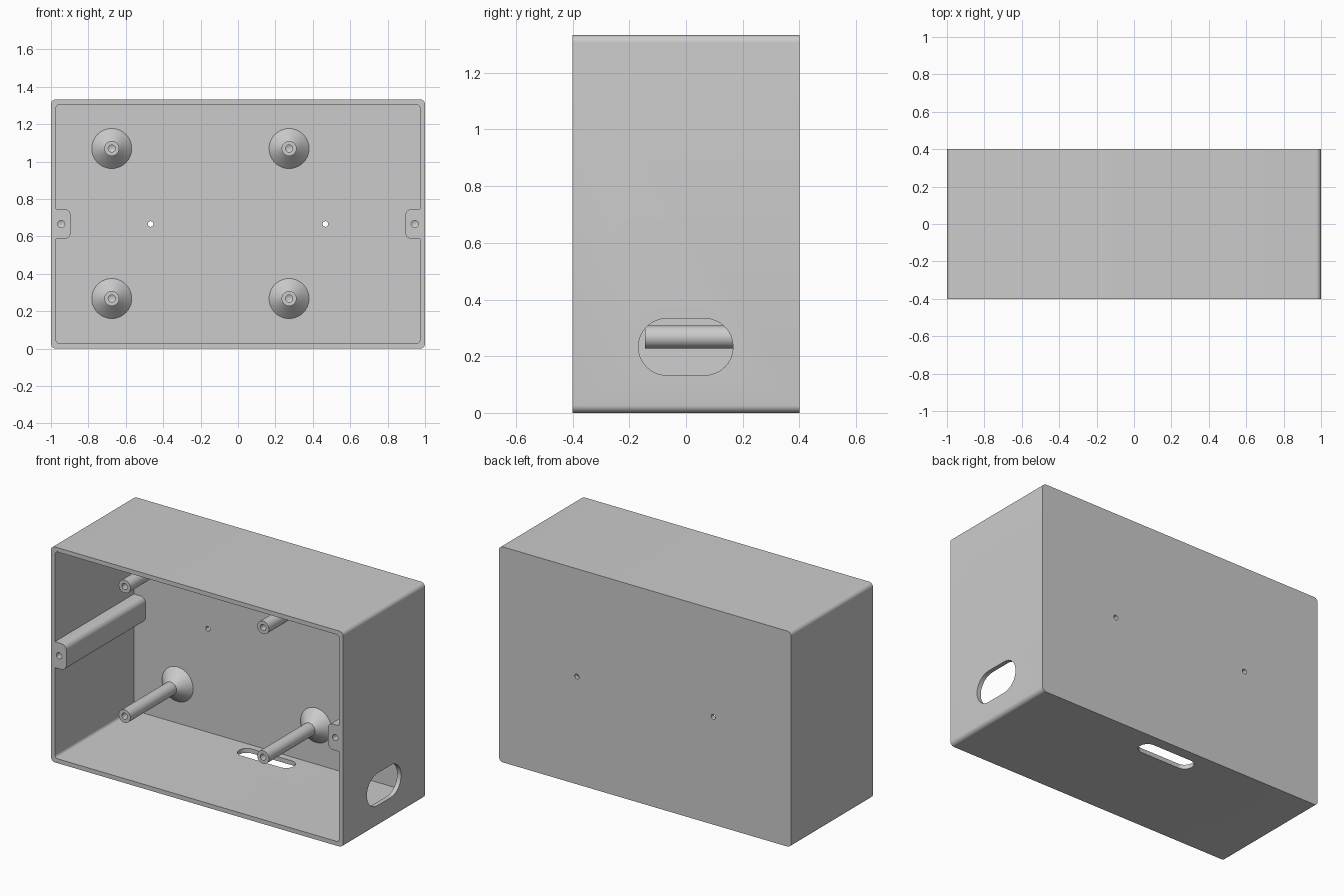
import bpy, bmesh, math
from mathutils import Vector

if "Cube" in bpy.data.objects:
    bpy.data.objects.remove(bpy.data.objects["Cube"])

W, D, H = 1.0, 0.4, 1.333       # half width, half depth, height
T = 0.027                       # wall thickness
MID = H / 2

grey = bpy.data.materials.new("light_grey_plastic")
grey.use_nodes = True
grey.diffuse_color = (0.6, 0.6, 0.6, 1)
grey.node_tree.nodes["Principled BSDF"].inputs["Base Color"].default_value = (0.6, 0.6, 0.6, 1)


def finish(name, bm):
    bmesh.ops.remove_doubles(bm, verts=bm.verts, dist=1e-5)
    bmesh.ops.recalc_face_normals(bm, faces=bm.faces)
    mesh = bpy.data.meshes.new(name)
    bm.to_mesh(mesh)
    bm.free()
    mesh.materials.append(grey)
    obj = bpy.data.objects.new(name, mesh)
    bpy.context.collection.objects.link(obj)
    return obj


def rounded(corners, steps=8):
    """Outline with a quarter arc at each square corner (u, v, radius)."""
    out, n = [], len(corners)
    for i, (u, v, r) in enumerate(corners):
        p = Vector((u, v))
        if r == 0:
            out.append(p)
            continue
        d1 = (Vector(corners[i - 1][:2]) - p).normalized()
        d2 = (Vector(corners[(i + 1) % n][:2]) - p).normalized()
        for k in range(steps + 1):
            a = math.pi / 2 * k / steps
            out.append(p + r * (d1 + d2 - d2 * math.cos(a) - d1 * math.sin(a)))
    return out


def box_outline(u0, u1, v0, v1, r):
    return rounded([(u0, v0, r), (u1, v0, r), (u1, v1, r), (u0, v1, r)])


def prism(name, outline, axis, lo, hi):
    """Extrude an outline from lo to hi along an axis."""
    place = {"x": lambda u, v, t: (t, u, v),
             "y": lambda u, v, t: (u, t, v),
             "z": lambda u, v, t: (u, v, t)}[axis]
    bm = bmesh.new()
    face = bm.faces.new([bm.verts.new(place(u, v, lo)) for u, v in outline])
    new = bmesh.ops.extrude_face_region(bm, geom=[face])["geom"]
    bmesh.ops.translate(bm, verts=[g for g in new if isinstance(g, bmesh.types.BMVert)],
                        vec=place(0, 0, hi - lo))
    # the starting face stays as the end cap
    return finish(name, bm)


def lathe(name, profile, x, z, steps=40):
    """Spin a (radius, y) profile around a front-to-back axis."""
    bm = bmesh.new()
    verts = [bm.verts.new((r, y, 0)) for r, y in profile]
    edges = [bm.edges.new(pair) for pair in zip(verts, verts[1:])]
    bmesh.ops.spin(bm, geom=verts + edges, cent=(0, 0, 0), axis=(0, 1, 0),
                   angle=2 * math.pi, steps=steps)
    bmesh.ops.translate(bm, verts=bm.verts, vec=(x, 0, z))
    return finish(name, bm)


def cut(target, cutter):
    mod = target.modifiers.new("cut", "BOOLEAN")
    mod.operation = "DIFFERENCE"
    mod.solver = "EXACT"
    mod.object = cutter
    bpy.context.view_layer.objects.active = target
    bpy.ops.object.modifier_apply(modifier=mod.name)
    bpy.data.objects.remove(cutter)


def smooth(obj):
    bpy.ops.object.select_all(action="DESELECT")
    obj.select_set(True)
    bpy.context.view_layer.objects.active = obj
    bpy.ops.object.shade_smooth_by_angle(angle=math.radians(30))


# Enclosure: rounded block, hollowed from the front around two screw columns
case = prism("enclosure", box_outline(-W, W, 0, H, T), "y", -D, D)
xi, xb, lo, hi, rc = W - T, 0.895, MID - 0.08, MID + 0.08, 0.035
right_half = [(xi, T, 0.02), (xi, lo, 0), (xb, lo, rc),
              (xb, hi, rc), (xi, hi, 0), (xi, H - T, 0.02)]
left_half = [(-u, v, r) for u, v, r in reversed(right_half)]
cut(case, prism("cavity_cutter", rounded(right_half + left_half), "y", -D - 0.1, D - T))

# Cable slot in the side wall and a smaller one in the floor
cut(case, prism("side_slot_cutter", box_outline(-0.168, 0.166, 0.133, 0.333, 0.0999),
                "x", W - 0.06, W + 0.1))
cut(case, prism("floor_slot_cutter", box_outline(-0.187, 0.187, 0.225, 0.331, 0.0529),
                "z", -0.1, 0.06))

# Screw holes in the columns and mounting holes through the back
for side in (-1, 1):
    cut(case, lathe("screw_hole_cutter", [(0, -0.5), (0.019, -0.5), (0.019, -0.26), (0, -0.25)],
                    side * 0.945, MID, 24))
    cut(case, lathe("mount_hole_cutter", [(0, 0.3), (0.015, 0.3), (0.015, 0.5), (0, 0.5)],
                    side * 0.467, MID, 24))
smooth(case)

# Four standoff posts with conical feet and blind screw holes
post = [(0, 0.385), (0.107, 0.385), (0.107, D - T), (0.04, 0.306), (0.04, -0.145),
        (0.019, -0.145), (0.019, -0.02), (0, -0.01)]
for col, x in (("right", -0.675), ("left", 0.273)):
    for row, z in (("lower", 0.268), ("upper", 1.07)):
        smooth(lathe(f"standoff_{row}_{col}", post, x, z))
